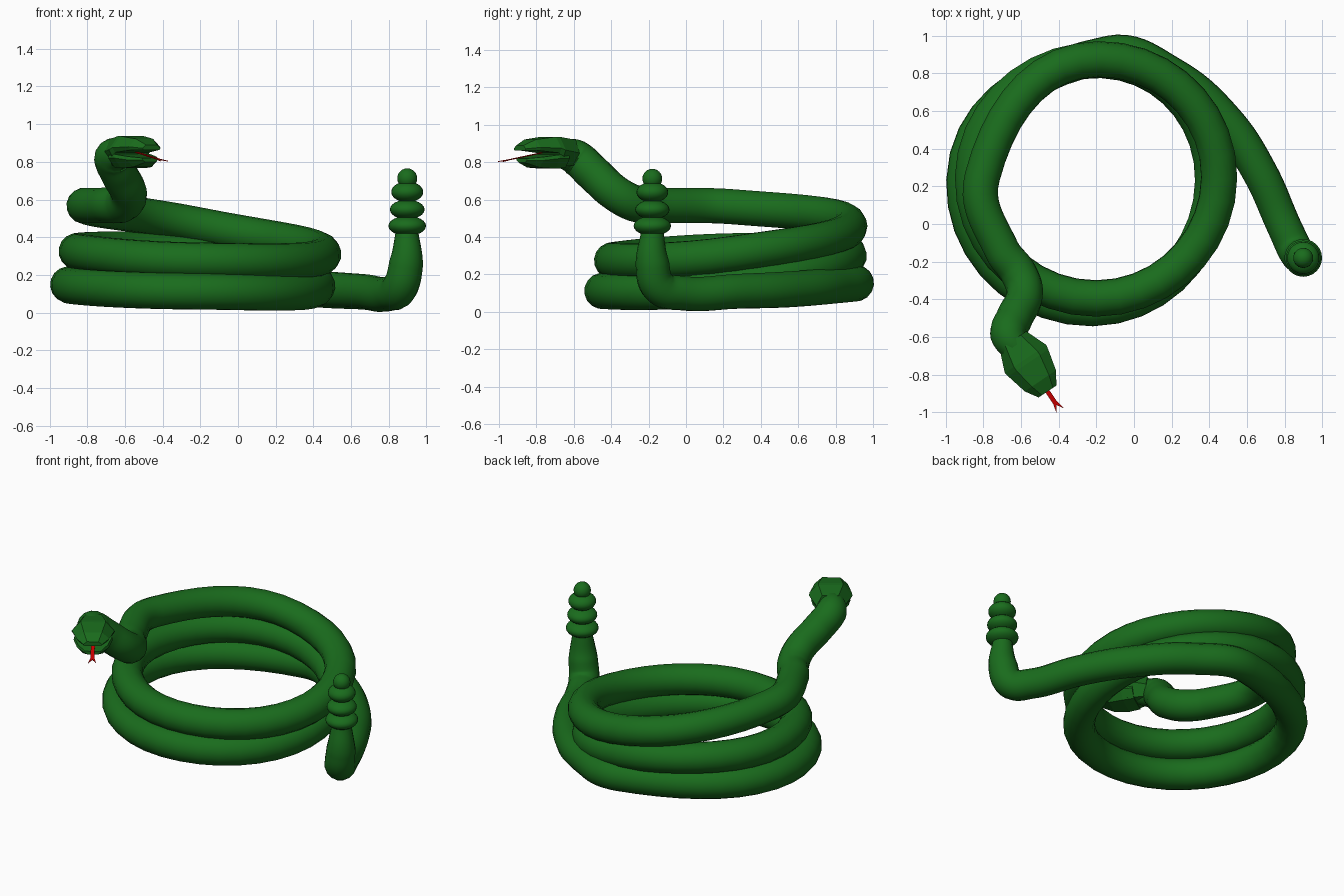
import bpy, bmesh
from mathutils import Vector

if "Cube" in bpy.data.objects:
    bpy.data.objects.remove(bpy.data.objects["Cube"])


def material(name, color):
    m = bpy.data.materials.new(name)
    m.diffuse_color = color
    m.use_nodes = True
    m.node_tree.nodes["Principled BSDF"].inputs["Base Color"].default_value = m.diffuse_color
    return m


GREEN = material("green", (0.01, 0.15, 0.012, 1))
RED = material("red", (0.65, 0.0, 0.0, 1))


def select(ob):
    bpy.ops.object.select_all(action='DESELECT')
    ob.select_set(True)
    bpy.context.view_layer.objects.active = ob


def mesh_object(name, bm, mat):
    bmesh.ops.recalc_face_normals(bm, faces=bm.faces)
    me = bpy.data.meshes.new(name)
    bm.to_mesh(me)
    bm.free()
    me.materials.append(mat)
    ob = bpy.data.objects.new(name, me)
    bpy.context.collection.objects.link(ob)
    return ob


# Body: one tube from the tail, around the coils, up the neck (x, y, z, radius)
R = 0.097
path = [
    (0.897, -0.18, 0.43, 0.06), (0.892, -0.18, 0.26, 0.09),
    (0.86, -0.145, 0.135, 0.095), (0.80, -0.02, 0.10, 0.092),
    (0.667, 0.275, 0.11, 0.094), (0.49, 0.54, 0.12, R),
    (0.20, 0.79, 0.14, R), (-0.13, 0.903, 0.155, R),
    (-0.90, 0.23, 0.148, R), (-0.22, -0.447, 0.112, R),
    (0.42, 0.23, 0.14, R), (-0.17, 0.87, 0.30, R),
    (-0.855, 0.25, 0.325, R), (-0.20, -0.395, 0.275, R),
    (0.452, 0.25, 0.31, R), (-0.19, 0.875, 0.46, 0.095),
    (-0.805, 0.25, 0.562, 0.095), (-0.70, -0.14, 0.57, 0.095),
    (-0.61, -0.265, 0.578, 0.098), (-0.58, -0.37, 0.63, R),
    (-0.635, -0.50, 0.745, 0.098), (-0.665, -0.59, 0.825, R),
    (-0.61, -0.68, 0.852, 0.075),
]
cu = bpy.data.curves.new("body", 'CURVE')
cu.dimensions = '3D'
cu.bevel_depth = 1.0
cu.bevel_resolution = 6
cu.resolution_u = 9
cu.use_fill_caps = True
sp = cu.splines.new('BEZIER')
sp.bezier_points.add(len(path) - 1)
for p, (x, y, z, r) in zip(sp.bezier_points, path):
    p.co = (x, y, z)
    p.radius = r
for p in sp.bezier_points:
    p.handle_left_type = p.handle_right_type = 'AUTO'
cu.materials.append(GREEN)
body = bpy.data.objects.new("body", cu)
bpy.context.collection.objects.link(body)
select(body)
bpy.ops.object.convert(target='MESH')
bpy.ops.object.shade_smooth_by_angle()

# Rattle: stacked flattened beads (height, radius, half height)
beads = [(0.46, 0.10, 0.053), (0.547, 0.092, 0.052),
         (0.64, 0.085, 0.055), (0.712, 0.053, 0.053)]
for i, (z, r, h) in enumerate(beads):
    bpy.ops.mesh.primitive_uv_sphere_add(segments=24, ring_count=12,
                                         location=(0.898, -0.18, z))
    ob = bpy.context.object
    ob.name = f"rattle_bead_{i + 1}"
    ob.scale = (r, r, h)
    ob.data.materials.append(GREEN)
    bpy.ops.object.shade_smooth_by_angle()

# Head frame: u runs to the snout, v across
BASE = Vector((-0.62, -0.65, 0))
FWD = Vector((0.56, -0.83, 0)).normalized()
SIDE = Vector((0.83, 0.56, 0)).normalized()


def head_point(u, v, z):
    return BASE + FWD * u + SIDE * v + Vector((0, 0, z))


def loft(name, sections):
    # section: u, bottom half width, middle half width, top half width, z low, z mid, z top
    bm = bmesh.new()
    rings = []
    for u, wb, wm, wt, zb, zm, zt in sections:
        pts = [(wb, zb), (wm, zm), (wt, zt), (-wt, zt), (-wm, zm), (-wb, zb)]
        rings.append([bm.verts.new(head_point(u, v, z)) for v, z in pts])
    for a, b in zip(rings, rings[1:]):
        for i in range(6):
            j = (i + 1) % 6
            bm.faces.new((a[i], a[j], b[j], b[i]))
    bm.faces.new(rings[0])
    bm.faces.new(rings[-1])
    return mesh_object(name, bm, GREEN)


# Upper head and lower jaw, leaving the mouth open at the front
loft("upper_head", [
    (-0.04, 0.05, 0.085, 0.05, 0.785, 0.85, 0.92),
    (0.08, 0.08, 0.133, 0.075, 0.775, 0.865, 0.936),
    (0.105, 0.11, 0.128, 0.075, 0.85, 0.875, 0.936),
    (0.22, 0.09, 0.10, 0.055, 0.862, 0.88, 0.922),
    (0.288, 0.05, 0.057, 0.035, 0.862, 0.872, 0.89),
])
loft("lower_jaw", [
    (0.04, 0.07, 0.11, 0.10, 0.77, 0.82, 0.85),
    (0.11, 0.075, 0.12, 0.115, 0.766, 0.82, 0.84),
    (0.20, 0.06, 0.097, 0.09, 0.772, 0.81, 0.828),
    (0.275, 0.03, 0.05, 0.048, 0.798, 0.81, 0.82),
])

# Forked tongue: thin flat outline
outline = [(0.15, -0.012, 0.85), (0.36, -0.012, 0.813), (0.41, -0.025, 0.804),
           (0.375, 0, 0.81), (0.41, 0.022, 0.804), (0.36, 0.012, 0.813),
           (0.15, 0.012, 0.85)]
bm = bmesh.new()
layers = [[bm.verts.new(head_point(u, v, z + dz)) for u, v, z in outline]
          for dz in (-0.002, 0.002)]
for ring in layers:
    bm.faces.new(ring)
n = len(outline)
for i in range(n):
    j = (i + 1) % n
    bm.faces.new((layers[0][i], layers[0][j], layers[1][j], layers[1][i]))
mesh_object("tongue", bm, RED)
